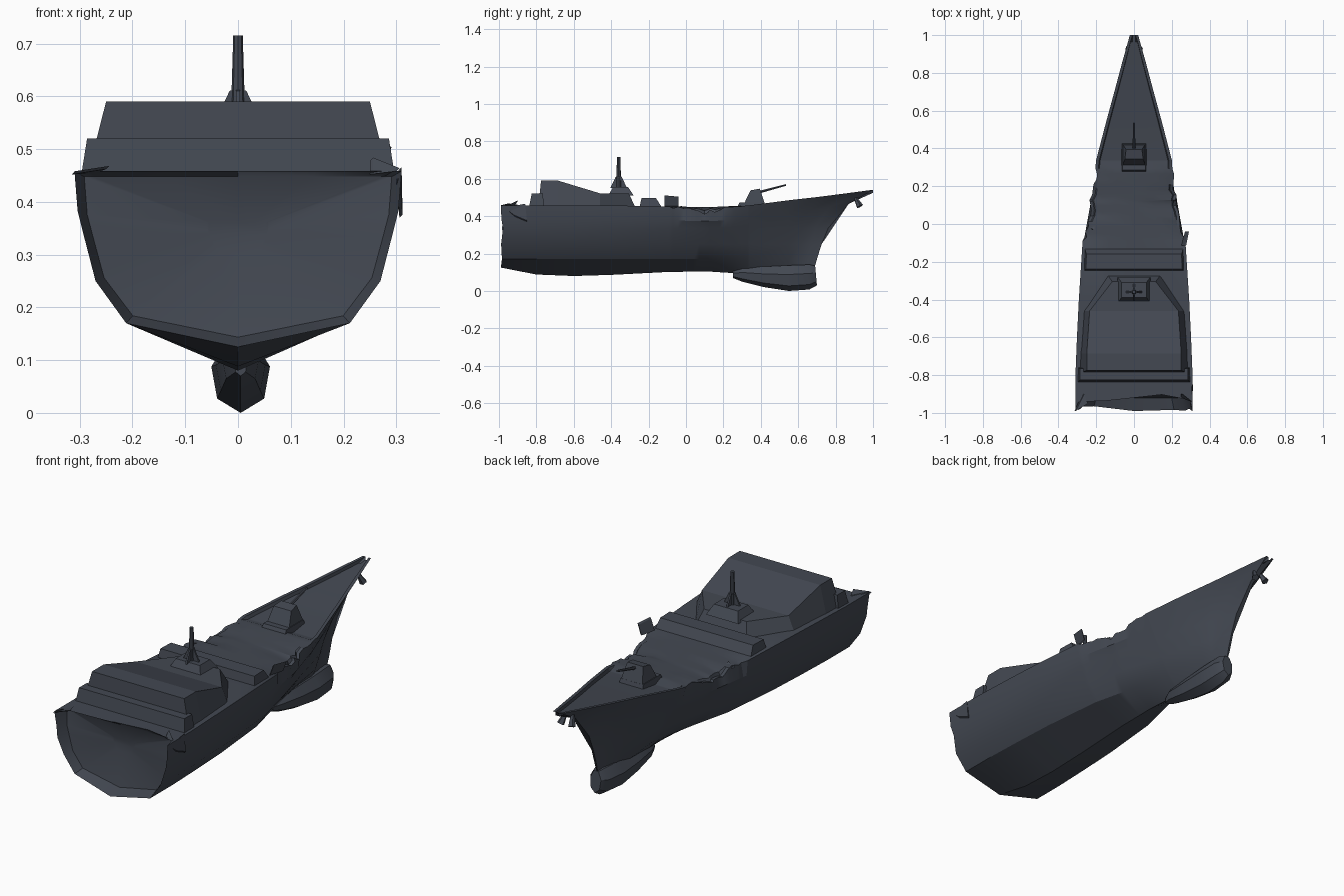
import bpy, math, random
from mathutils import Vector

if "Cube" in bpy.data.objects:
    bpy.data.objects.remove(bpy.data.objects["Cube"])

random.seed(4)
grey = bpy.data.materials.new("slate grey")
grey.diffuse_color = (0.056, 0.065, 0.084, 1)
grey.use_nodes = True
grey.node_tree.nodes["Principled BSDF"].inputs["Base Color"].default_value = grey.diffuse_color


def make(name, verts, faces, smooth=False):
    me = bpy.data.meshes.new(name)
    me.from_pydata([tuple(v) for v in verts], [], faces)
    me.materials.append(grey)
    ob = bpy.data.objects.new(name, me)
    bpy.context.collection.objects.link(ob)
    bpy.ops.object.select_all(action='DESELECT')
    ob.select_set(True)
    bpy.context.view_layer.objects.active = ob
    bpy.ops.object.mode_set(mode='EDIT')
    bpy.ops.mesh.select_all(action='SELECT')
    bpy.ops.mesh.normals_make_consistent(inside=False)
    bpy.ops.object.mode_set(mode='OBJECT')
    if smooth:
        bpy.ops.object.shade_smooth_by_angle(angle=math.radians(28))
    return ob


def loft(name, rings, smooth=False, caps=True):
    n = len(rings[0])
    verts = [p for r in rings for p in r]
    faces = [(i*n+j, i*n+(j+1) % n, (i+1)*n+(j+1) % n, (i+1)*n+j)
             for i in range(len(rings)-1) for j in range(n)]
    if caps:
        faces += [tuple(range(n)), tuple(range((len(rings)-1)*n, len(rings)*n))]
    return make(name, verts, faces, smooth)


def house(name, zb, secs):
    """Sloped block; each section: base y, top y, base half width, top half width, top z."""
    return loft(name, [[(-wb, yb, zb), (-wt, yt, zt), (wt, yt, zt), (wb, yb, zb)]
                       for yb, yt, wb, wt, zt in secs])


def rod(name, a, b, r1, r2, n=6):
    a, b = Vector(a), Vector(b)
    q = (b-a).to_track_quat('Z', 'Y')
    loft(name, [[p + q @ Vector((r*math.cos(k*math.tau/n), r*math.sin(k*math.tau/n), 0))
                 for k in range(n)] for p, r in ((a, r1), (b, r2))])


# Hull stations: y, deck half width, deck z, four lower half widths, keel z
TABLE = [
    (-.98, .31, .458, .304, .292, .270, .212, .125),
    (-.80, .31, .458, .304, .292, .270, .212, .088),
    (-.60, .302, .458, .298, .285, .263, .205, .080),
    (-.40, .292, .457, .288, .275, .252, .195, .086),
    (-.09, .272, .452, .266, .250, .222, .165, .102),
    (.12, .238, .448, .228, .205, .172, .115, .104),
    (.34, .200, .458, .172, .145, .112, .067, .090),
    (.55, .145, .485, .112, .085, .060, .035, .090),
    (.70, .104, .502, .075, .050, .035, .020, .090),
    (.85, .064, .521, .040, .025, .018, .012, .090),
    (1.0, .022, .541, .008, .006, .005, .005, .100)]
STEM = (.68, .70, .725, .76, .87, 1.0)     # stem position from keel up to deck


def station(y):
    for a, b in zip(TABLE, TABLE[1:]):
        if a[0] <= y <= b[0]:
            t = (y-a[0])/(b[0]-a[0])
            return [u+(v-u)*t for u, v in zip(a, b)]


def half(y, first):
    _, w, zd, w0, w1, w2, w3, zk = station(y)
    torn = -.08 < y < .33
    dx, dz, rec = 0, 0, 0
    if torn:                               # ripped deck edge amidships
        dx = random.uniform(.0, .022)
        dz = random.uniform(.012, .042) if .02 < y < .21 else random.uniform(0, .01)
    elif y >= .33:
        rec = .016                         # bow bulwark stands above the deck
    pts = [(0, zk), (w3, .17), (w2, .25), (w1, .335), (w0, zd-.075), (w-dx, zd-dz)]
    out = []
    for i, (x, z) in enumerate(pts):
        yy = y if y < .55 else .55+(y-.55)*(STEM[i]-.55)/.45
        if first:
            yy += random.uniform(-.012, .022) if i else -.01
        out.append(Vector((x, yy, z)))
    rim = max(w-dx-.016, w*.4)
    back = random.uniform(.03, .08) if first else 0
    zin = zd-rec-dz*.5
    out += [Vector((rim, y+back, zd-dz)), Vector((rim*.97, y+back, zin)),
            Vector((rim*.5, y+(random.uniform(.04, .08) if first else 0), zd-rec))]
    mid = Vector((0, y+(.06 if first else 0), zd-rec))
    return out, mid


ys = sorted([s[0] for s in TABLE] + [.33] + [-.07+.028*k for k in range(14)])
rings = []
for i, y in enumerate(ys):
    right, mid = half(y, i == 0)
    left, _ = half(y, i == 0)
    rings.append(right + [mid] + [Vector((-p.x, p.y, p.z)) for p in reversed(left[1:])])
# hollow broken stern: wall set in behind the ragged lip
wall = [Vector((p.x*.94, max(p.y, -.91) if p.z > .44 else -.92, .31+(p.z-.31)*(.9 if p.z < .4 else .93)))
        for p in rings[0]]
core = [Vector((p.x*.2, -.885, .34+(p.z-.34)*.2)) for p in wall]
loft("hull", [core, wall] + rings, smooth=True)

# Bulbous forefoot
loft("bow_bulb", [[(.005+w*math.sin(k*math.tau/7), y+dy*math.cos(k*math.tau/7), zc-h*math.cos(k*math.tau/7))
                   for k in range(7)]
                  for y, w, zc, h, dy in ((.25, .012, .09, .02, 0), (.30, .035, .09, .04, 0),
                                          (.42, .048, .078, .058, 0), (.55, .057, .072, .072, 0),
                                          (.66, .052, .078, .070, 0), (.695, .030, .085, .055, .005))], True)

# Superstructure
house("aft_deckhouse", .445, [(-.79, -.775, .287, .25, .59), (-.685, -.685, .284, .25, .59),
                              (-.46, -.46, .268, .235, .522), (-.27, -.305, .14, .115, .52)])
house("aft_step", .445, [(-.84, -.825, .298, .286, .52), (-.76, -.765, .296, .286, .52)])
house("forward_deckhouse", .44, [(-.25, -.238, .265, .255, .496), (-.125, -.16, .262, .252, .496)])

# Mast with four braces
house("mast_base", .51, [(-.415, -.39, .088, .065, .556), (-.28, -.31, .088, .065, .556)])
rod("mast", (0, -.36, .55), (0, -.36, .715), .014, .009, 8)
for k in range(4):
    c, s = math.cos(k*math.pi/2), math.sin(k*math.pi/2)
    prof = [(.005, .55), (.045, .55), (.016, .61), (.005, .615)]
    loft("mast_brace", [[(c*r-s*o, -.36+s*r+c*o, z) for r, z in prof] for o in (-.004, .004)])

# Gun turret
house("turret_base", .44, [(.27, .285, .066, .062, .472), (.43, .42, .066, .062, .472)])
house("turret", .455, [(.305, .345, .062, .048, .538), (.425, .395, .062, .042, .547)])
rod("gun_barrel", (0, .38, .525), (0, .535, .567), .008, .005)

# Anchors under the bow
for s in (-1, 1):
    rod("anchor", (s*.018, .905, .50), (s*.03, .93, .452), .008, .018, 5)


# Torn plates: triangles given thickness
def shard(*pts):
    loft("torn_plate", [[(x+o, y, z+o) for x, y, z in pts] for o in (0, .006)])


shard((.25, -.115, .45), (.27, -.115, .505), (.285, -.04, .498), (.27, -.04, .45))
shard((.25, -.92, .452), (.25, -.90, .478), (.30, -.94, .458))
shard((.30, -.97, .44), (.304, -.86, .46), (.306, -.85, .37), (.304, -.92, .40))
shard((-.315, -.99, .452), (-.27, -.90, .455), (-.25, -.95, .462))
shard((-.25, -.02, .44), (-.22, .03, .43), (-.215, -.03, .45))
